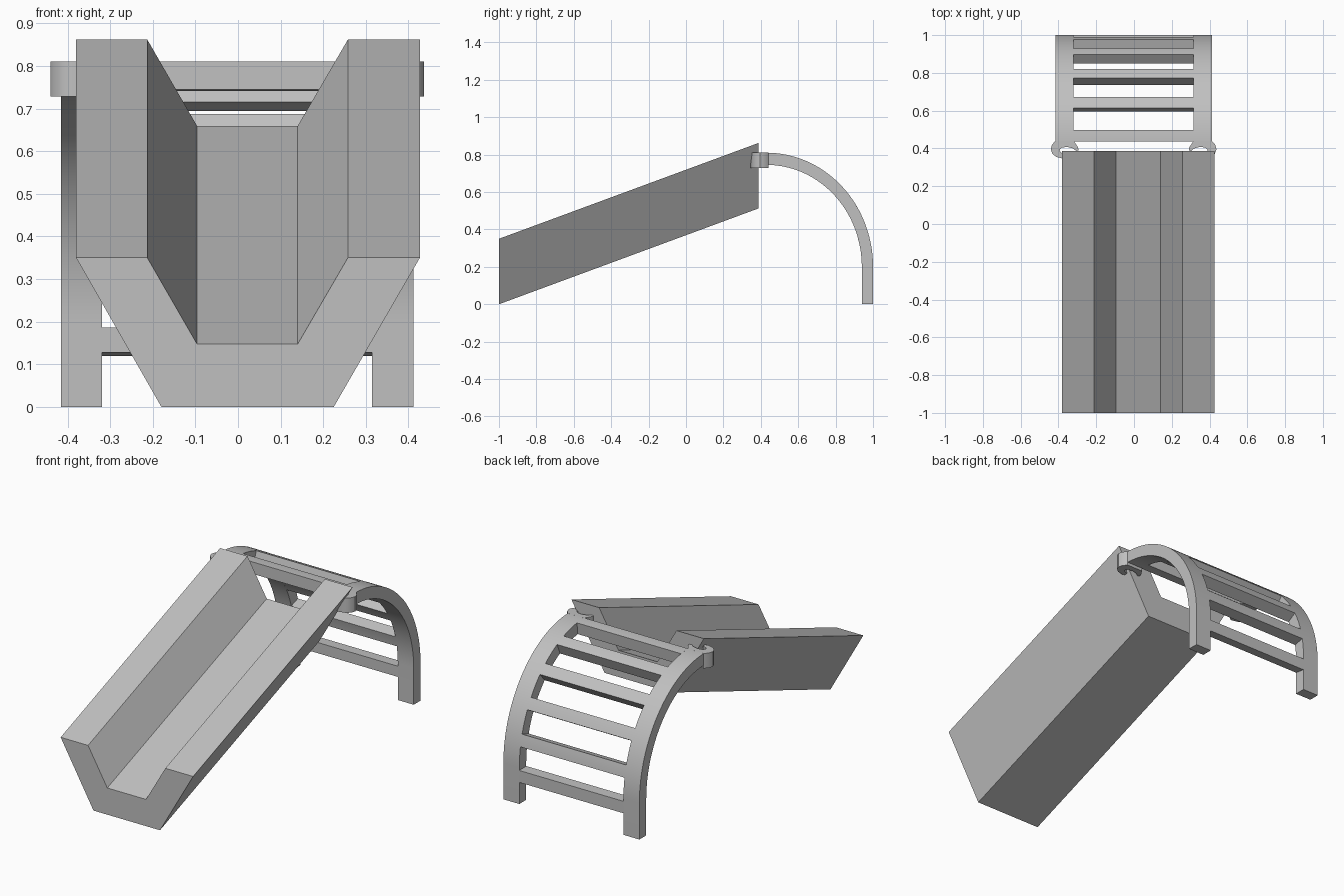
import bpy
import bmesh
from math import sin, cos, radians
from mathutils import Vector

cube = bpy.data.objects.get("Cube")
if cube:
    bpy.data.objects.remove(cube, do_unlink=True)

# Single plain grey
grey = bpy.data.materials.new("light grey")
grey.use_nodes = True
colour = (0.53, 0.53, 0.53, 1)
grey.diffuse_color = colour
grey.node_tree.nodes["Principled BSDF"].inputs["Base Color"].default_value = colour


def prism(name, outline, sweep, smooth=False):
    """Sweep a closed 3D outline along a vector into a solid."""
    bm = bmesh.new()
    face = bm.faces.new([bm.verts.new(p) for p in outline])
    grown = bmesh.ops.extrude_face_region(bm, geom=[face], use_keep_orig=True)
    moved = [v for v in grown["geom"] if isinstance(v, bmesh.types.BMVert)]
    bmesh.ops.translate(bm, verts=moved, vec=Vector(sweep))
    bmesh.ops.recalc_face_normals(bm, faces=bm.faces)
    mesh = bpy.data.meshes.new(name)
    bm.to_mesh(mesh)
    bm.free()
    mesh.materials.append(grey)
    obj = bpy.data.objects.new(name, mesh)
    bpy.context.collection.objects.link(obj)
    if smooth:
        bpy.ops.object.select_all(action="DESELECT")
        obj.select_set(True)
        bpy.context.view_layer.objects.active = obj
        bpy.ops.object.shade_smooth_by_angle(angle=radians(30))
    return obj


# Sloping trough
trough = [(-0.38, 0.35), (-0.213, 0.35), (-0.096, 0.147), (0.14, 0.147),
          (0.258, 0.35), (0.427, 0.35), (0.225, 0), (-0.18, 0)]
prism("slide_trough", [(x, -1, z) for x, z in trough], (0, 1.387, 0.512))

# Curved ladder: quarter ellipse running into straight legs
ARCH_Y, ARCH_Z = 0.43, 0.2
OUTER, INNER = (0.57, 0.61), (0.51, 0.545)
MID_X, RAIL_OUT, RAIL_IN = -0.002, 0.414, 0.317


def arch_point(degrees, radii):
    y = ARCH_Y + radii[0] * sin(radians(min(degrees, 90)))
    return y, ARCH_Z + radii[1] * cos(radians(degrees))


def band(start, end, steps):
    angles = [start + (end - start) * i / steps for i in range(steps + 1)]
    return ([arch_point(a, OUTER) for a in angles],
            [arch_point(a, INNER) for a in reversed(angles)])


# Hook gripping the trough wall, drawn for the +x side
hook = [(0.414, 0.44), (0.432, 0.42), (0.4385, 0.395), (0.43, 0.372),
        (0.41, 0.355), (0.375, 0.346), (0.36, 0.35), (0.36, 0.368),
        (0.385, 0.378), (0.392, 0.392), (0.38, 0.405), (0.35, 0.408),
        (0.32, 0.4), (0.305, 0.387), (0.292, 0.39), (0.294, 0.405),
        (0.305, 0.422), (0.317, 0.44)]

for side, label in ((1, "left"), (-1, "right")):
    top, under = band(0, 90, 40)
    rail = top + [(top[-1][0], 0), (under[0][0], 0)] + under
    x = MID_X + side * RAIL_IN
    prism(label + "_rail", [(x, y, z) for y, z in rail],
          (side * (RAIL_OUT - RAIL_IN), 0, 0), True)
    prism(label + "_hook", [(MID_X + side * px, y, 0.728) for px, y in hook],
          (0, 0, 0.082), True)

# Six evenly spaced rungs, flush with the rails
for i in range(6):
    start = 0.7 + 18.15 * i
    top, under = band(start, start + 6.2, 4)
    prism(f"rung_{i + 1}", [(MID_X - RAIL_IN, y, z) for y, z in top + under],
          (2 * RAIL_IN, 0, 0), True)
